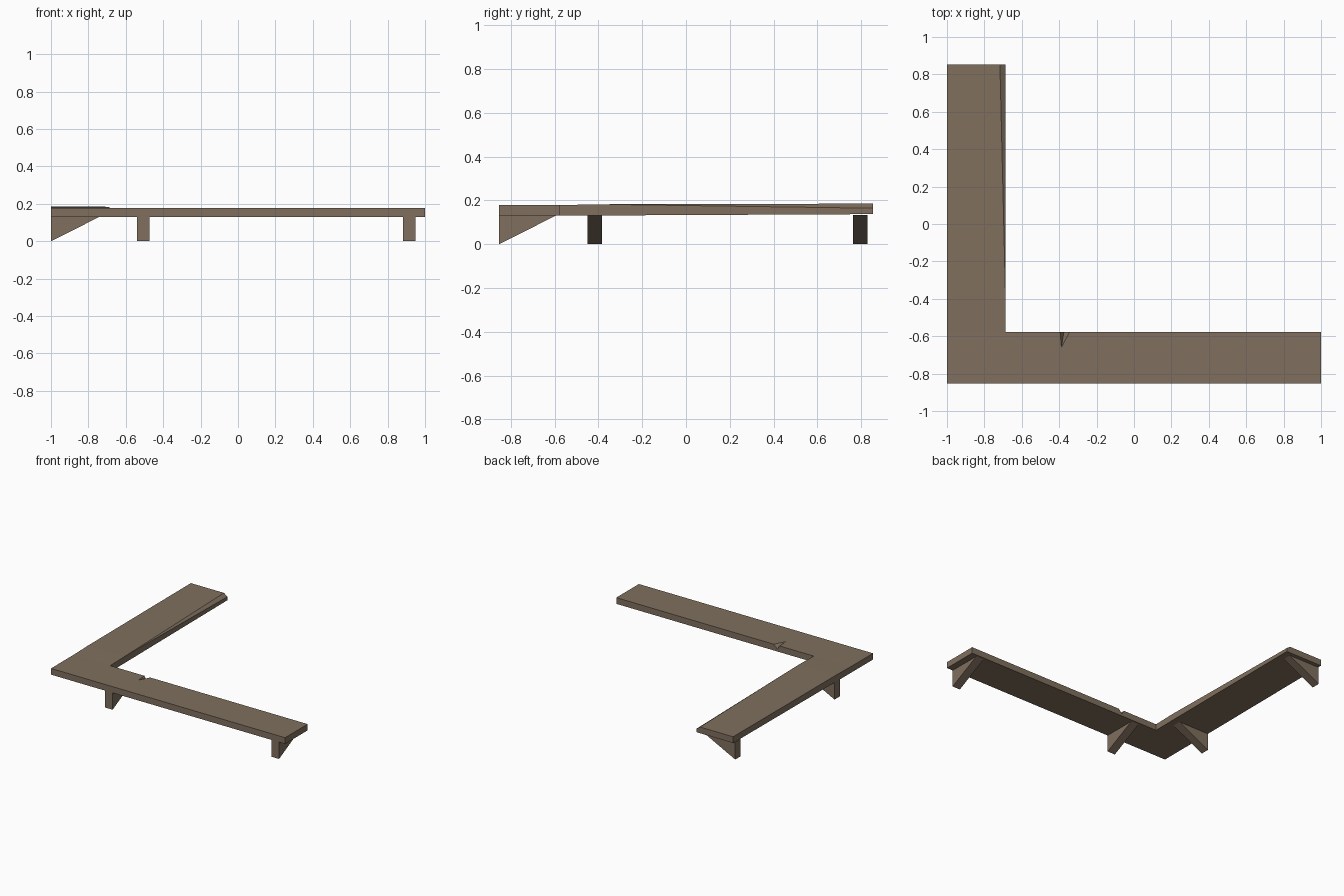
import bpy, bmesh

if "Cube" in bpy.data.objects:
    bpy.data.objects.remove(bpy.data.objects["Cube"])

wood = bpy.data.materials.new("brown wood")
wood.diffuse_color = (0.215, 0.16, 0.112, 1)
wood.use_nodes = True
wood.node_tree.nodes["Principled BSDF"].inputs["Base Color"].default_value = wood.diffuse_color


def make(name, pts, faces):
    """Build a flat-faced mesh from named points and faces listing those names."""
    bm = bmesh.new()
    v = {k: bm.verts.new(p) for k, p in pts.items()}
    for f in faces:
        bm.faces.new([v[k] for k in f.split()])
    bmesh.ops.recalc_face_normals(bm, faces=bm.faces[:])
    me = bpy.data.meshes.new(name)
    bm.to_mesh(me)
    bm.free()
    me.materials.append(wood)
    ob = bpy.data.objects.new(name, me)
    bpy.context.collection.objects.link(ob)
    return ob


# L-shaped shelf board with a chipped notch and a worn inner edge
Y, I, X, T, B = 0.853, -0.578, -0.687, 0.178, 0.13
board = {
    "A": (-1, -Y, T), "Bt": (1, -Y, T), "C": (1, I, T),
    "N1": (-0.345, I, T), "N2": (-0.388, -0.66, T), "N3": (-0.395, I, T),
    "Nb": (-0.375, I, 0.148),
    "D": (X, I, T), "P": (-1, I, T),
    "K": (X, -0.4, 0.182), "L": (-1, -0.4, 0.182),
    "E": (-0.717, Y, 0.185), "E2": (X, Y, 0.164), "F": (-1, Y, 0.185),
    "a": (-1, -Y, B), "b": (1, -Y, B), "c": (1, I, B), "d": (X, I, B),
    "p": (-1, I, B), "e": (X, Y, 0.137), "f": (-1, Y, 0.137),
}
make("shelf_board", board, [
    "A Bt C N1 N2 N3 D P", "P D K L", "L K E F",   # top
    "K E2 E",                                      # worn edge
    "N3 N2 Nb", "N2 N1 Nb",                        # notch
    "C c d D N3 Nb N1", "D d e E2 K",              # inner sides
    "F E E2 e f",                                  # far end
    "A P L F f p a", "A a b Bt", "Bt b c C",       # outer sides
    "a p d c b", "p f e d",                        # underside
])


def bracket(name, centre, along_x):
    """Triangular support, upright on the outer edge and sloping inward."""
    h = 0.033
    outer = -Y if along_x else -1
    profile = [(outer, 0), (outer, 0.133), (outer + 0.265, 0.133)]
    pts = {}
    for s in (-1, 1):
        for i, (u, z) in enumerate(profile):
            w = centre + s * h
            pts[f"{'l' if s < 0 else 'r'}{i}"] = (w, u, z) if along_x else (u, w, z)
    make(name, pts, ["l0 l1 l2", "r0 r1 r2", "l0 l1 r1 r0",
                     "l1 l2 r2 r1", "l2 l0 r0 r2"])


# Two brackets under each arm
bracket("front_bracket_left", -0.507, True)
bracket("front_bracket_right", 0.915, True)
bracket("side_bracket_near", -0.417, False)
bracket("side_bracket_far", 0.795, False)
